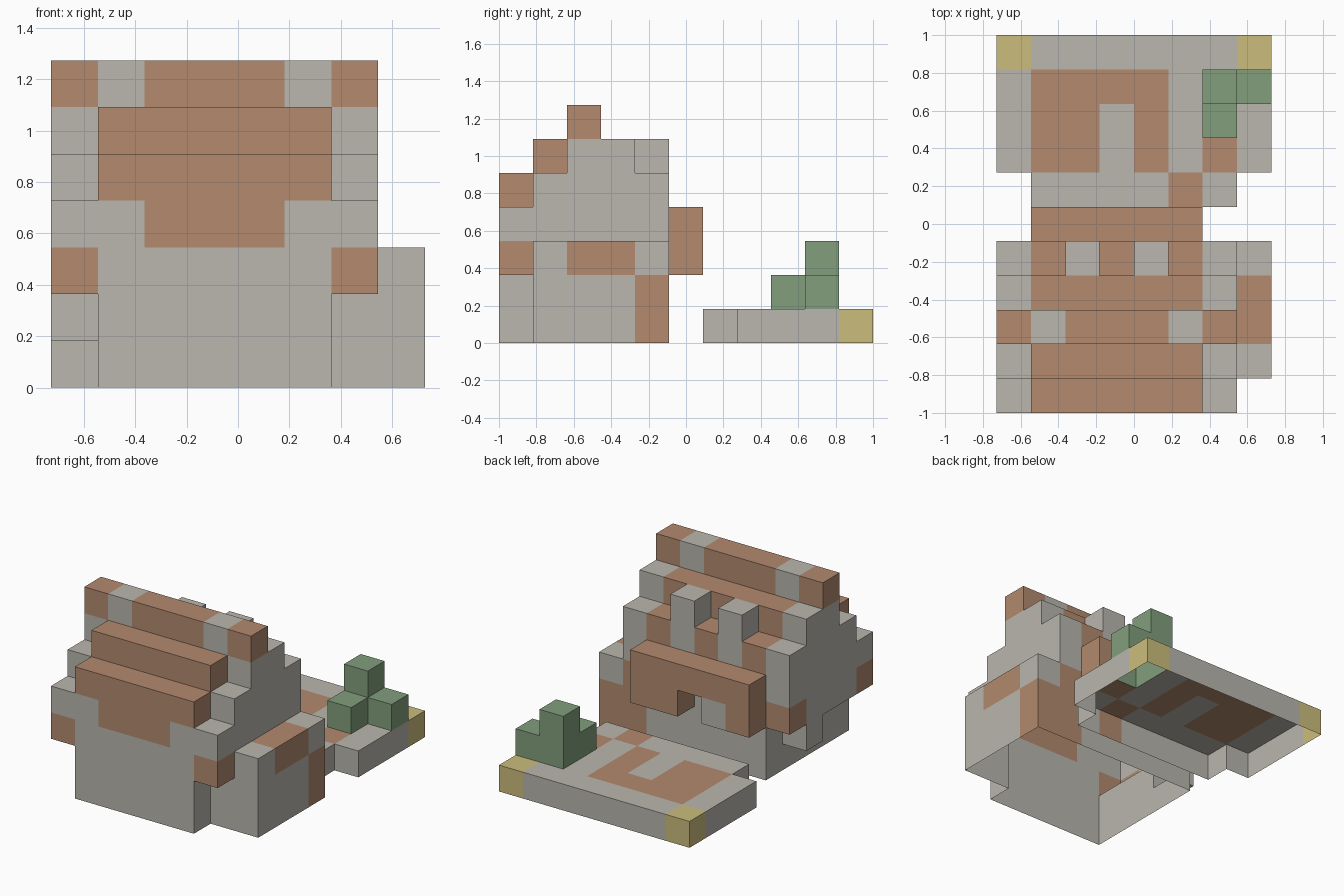
import bpy, bmesh
from mathutils import Vector

if "Cube" in bpy.data.objects:
    bpy.data.objects.remove(bpy.data.objects["Cube"])

# Block grid: 8 x 11 x 7 cubes
S = 2 / 11
ORIGIN = Vector((-4 * S, -1, 0))


def srgb(r, g, b):
    f = lambda c: c / 12.92 if c <= 0.04045 else ((c + 0.055) / 1.055) ** 2.4
    return (f(r / 255), f(g / 255), f(b / 255), 1)


PALETTE = {
    "stone_grey": srgb(186, 183, 174),
    "clay_brown": srgb(179, 138, 111),
    "leaf_green": srgb(130, 159, 125),
    "straw_yellow": srgb(203, 189, 124),
}
GREY, BROWN, GREEN, YELLOW = range(4)
materials = []
for name, col in PALETTE.items():
    m = bpy.data.materials.new(name)
    m.diffuse_color = col
    m.use_nodes = True
    m.node_tree.nodes["Principled BSDF"].inputs["Base Color"].default_value = m.diffuse_color
    materials.append(m)

cells = {}  # (i, j, k) -> [part, colour]


def fill(part, x, y, z, colour):
    """Fill an inclusive range of blocks."""
    for i in range(x[0], x[1] + 1):
        for j in range(y[0], y[1] + 1):
            for k in range(z[0], z[1] + 1):
                cells[i, j, k] = [part, colour]


def paint(x, y, z, colour):
    """Recolour existing blocks in an inclusive range."""
    for (i, j, k), c in cells.items():
        if x[0] <= i <= x[1] and y[0] <= j <= y[1] and z[0] <= k <= z[1]:
            c[1] = colour


# House walls, with overhanging ends on the upper storey
fill("house_walls", (1, 5), (0, 4), (0, 3), GREY)
for i in (0, 6):
    fill("house_walls", (i, i), (0, 4), (2, 3), GREY)
    for j in (0, 4):
        paint((i, i), (j, j), (2, 2), BROWN)
paint((2, 4), (0, 0), (3, 3), BROWN)
fill("wall_bracket", (0, 0), (3, 3), (1, 1), GREY)

# Stepped roof, grey gables at both ends
fill("roof", (1, 5), (0, 4), (4, 4), BROWN)
fill("roof", (1, 5), (1, 3), (5, 5), BROWN)
for i in (0, 6):
    fill("roof", (i, i), (1, 4), (4, 4), GREY)
    fill("roof", (i, i), (2, 3), (5, 5), GREY)
fill("roof", (0, 6), (2, 2), (6, 6), BROWN)
for i in (1, 5):
    paint((i, i), (2, 2), (6, 6), GREY)

# Two dormers at the back
for i in (2, 4):
    paint((i, i), (4, 4), (4, 4), GREY)
    fill("dormers", (i, i), (4, 4), (5, 5), GREY)

# Back awning with a notch below it
fill("back_awning", (1, 5), (5, 5), (3, 3), BROWN)
fill("back_awning", (4, 5), (5, 5), (2, 2), BROWN)
fill("back_awning", (2, 2), (5, 5), (2, 2), GREY)
fill("back_awning", (1, 1), (5, 5), (2, 2), BROWN)

# Side extension
fill("side_extension", (6, 7), (1, 4), (0, 1), GREY)
fill("side_extension", (7, 7), (1, 4), (2, 2), GREY)
paint((7, 7), (2, 3), (2, 2), BROWN)
paint((6, 7), (4, 4), (0, 1), BROWN)

# Garden slab with a brown path and yellow corner blocks
fill("garden_slab", (0, 7), (7, 10), (0, 0), GREY)
fill("garden_slab", (1, 6), (6, 6), (0, 0), GREY)
paint((1, 4), (9, 9), (0, 0), BROWN)
paint((1, 2), (7, 8), (0, 0), BROWN)
paint((4, 4), (7, 8), (0, 0), BROWN)
paint((6, 6), (7, 7), (0, 0), BROWN)
paint((5, 5), (6, 6), (0, 0), BROWN)
for i in (0, 7):
    paint((i, i), (10, 10), (0, 0), YELLOW)

# Bush
fill("bush", (6, 7), (9, 9), (1, 1), GREEN)
fill("bush", (6, 6), (8, 8), (1, 1), GREEN)
fill("bush", (6, 6), (9, 9), (2, 2), GREEN)


def build(part):
    """Skin one part: only outer block faces, open on the ground."""
    bm = bmesh.new()
    for (i, j, k), (p, colour) in cells.items():
        if p != part:
            continue
        centre = ORIGIN + Vector((i + 0.5, j + 0.5, k + 0.5)) * S
        for axis in range(3):
            for sign in (-1, 1):
                n = Vector((0, 0, 0))
                n[axis] = sign
                if (i + int(n.x), j + int(n.y), k + int(n.z)) in cells or k + n.z < 0:
                    continue
                u = Vector((0, 0, 0))
                u[(axis + 1) % 3] = 1
                v = n.cross(u)
                quad = [n + u * a + v * b for a, b in ((-1, -1), (1, -1), (1, 1), (-1, 1))]
                f = bm.faces.new([bm.verts.new(centre + q * S / 2) for q in quad])
                f.material_index = colour
    bmesh.ops.remove_doubles(bm, verts=bm.verts, dist=1e-4)
    # Merge flat neighbours of the same colour
    bmesh.ops.dissolve_limit(bm, angle_limit=0.01, verts=bm.verts, edges=bm.edges,
                             delimit={'MATERIAL'})
    me = bpy.data.meshes.new(part)
    bm.to_mesh(me)
    bm.free()
    for m in materials:
        me.materials.append(m)
    bpy.context.collection.objects.link(bpy.data.objects.new(part, me))


for part in dict.fromkeys(c[0] for c in cells.values()):
    build(part)
